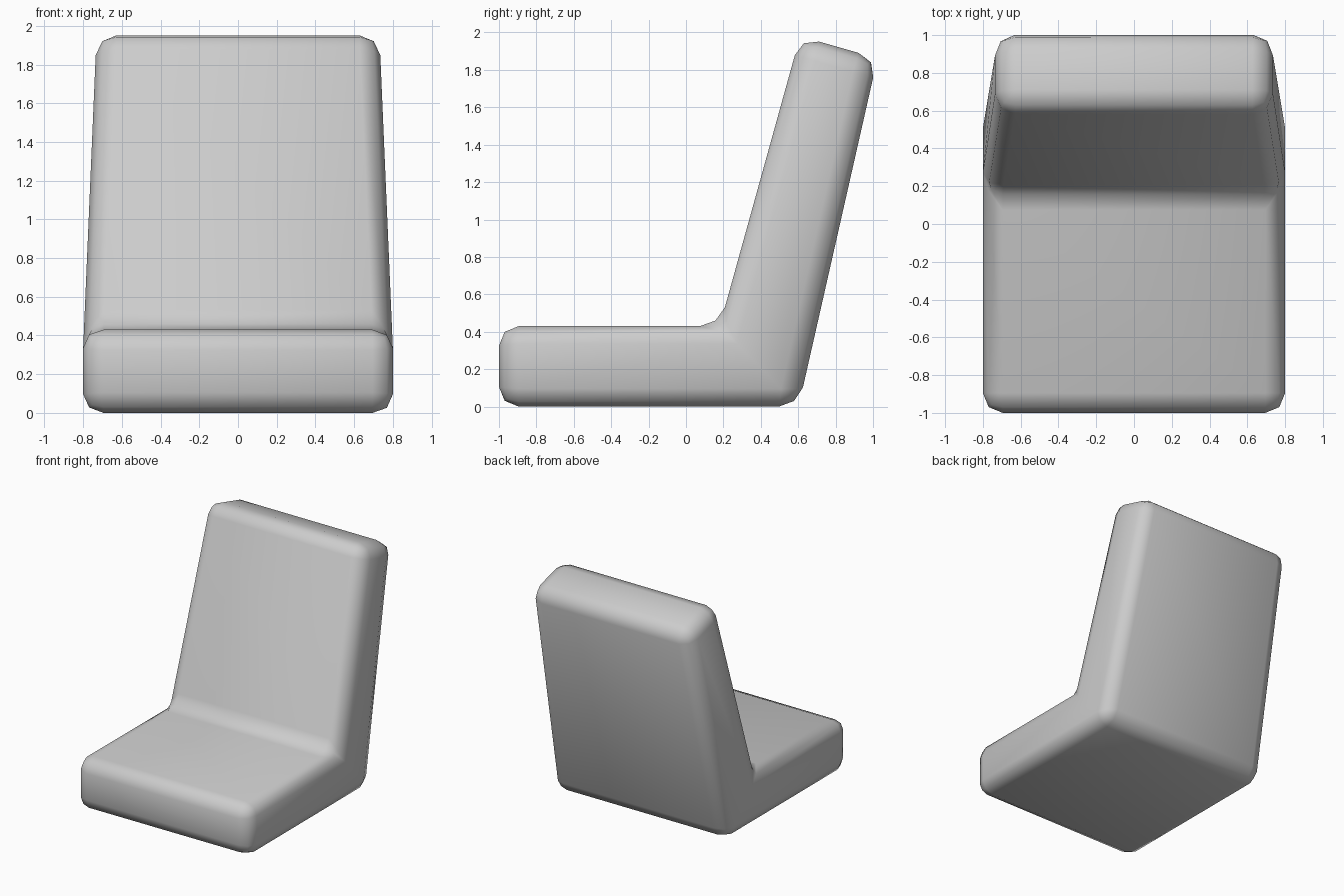
import bpy

if "Cube" in bpy.data.objects:
    bpy.data.objects.remove(bpy.data.objects["Cube"])

# Side profile of the padded seat: (y, z, half width)
profile = [
    (-1.0, 0.0, 0.8),       # front bottom
    (0.602, 0.0, 0.8),      # rear bottom
    (1.024, 1.862, 0.733),  # backrest top, rear
    (0.61, 1.98, 0.73),     # backrest top, front
    (0.18, 0.43, 0.8),      # crease between seat and backrest
    (-1.0, 0.43, 0.8),      # front top
]
n = len(profile)
verts = [(s * w, y, z) for s in (-1, 1) for y, z, w in profile]

# Outer walls, then each side split into seat and backrest quads
faces = [(i, (i + 1) % n, (i + 1) % n + n, i + n) for i in range(n)]
for quad in ((0, 1, 4, 5), (1, 2, 3, 4)):
    faces.append(tuple(reversed(quad)))
    faces.append(tuple(i + n for i in quad))

mesh = bpy.data.meshes.new("seat")
mesh.from_pydata(verts, [], faces)
seat = bpy.data.objects.new("seat", mesh)
bpy.context.collection.objects.link(seat)

# Consistent outward normals
import bmesh
bm = bmesh.new()
bm.from_mesh(mesh)
bmesh.ops.recalc_face_normals(bm, faces=bm.faces)
bm.to_mesh(mesh)
bm.free()

# Soft two-step rounding on every real edge
bevel = seat.modifiers.new("rounding", "BEVEL")
bevel.width = 0.105
bevel.segments = 2
bevel.limit_method = "ANGLE"
bevel.angle_limit = 0.4

for poly in mesh.polygons:
    poly.use_smooth = True
